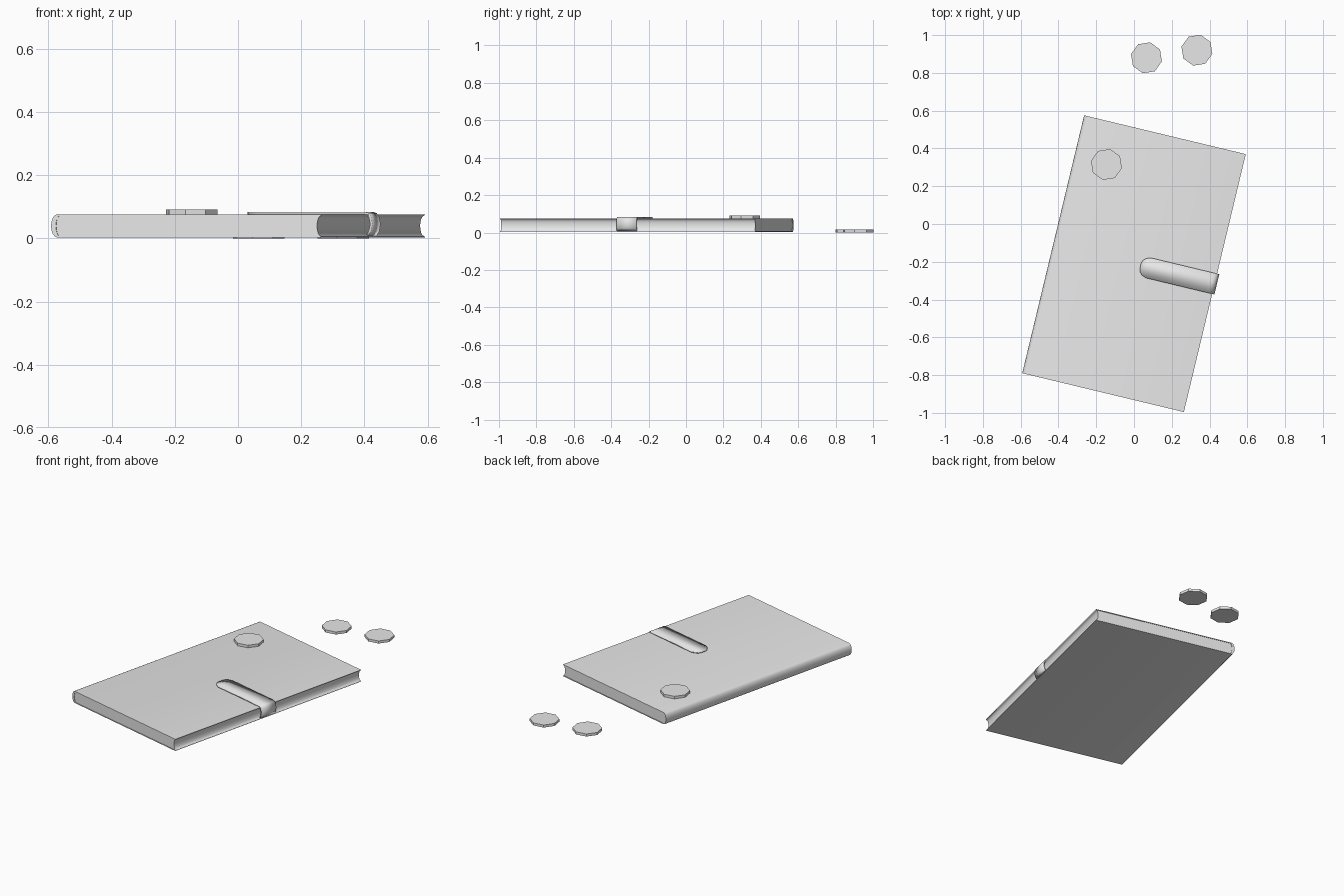
import bpy, bmesh, math
from mathutils import Matrix, Vector

if "Cube" in bpy.data.objects:
    bpy.data.objects.remove(bpy.data.objects["Cube"])

TURN = math.radians(-13.5)
BOOK = Matrix.Translation((0, -0.21, 0)) @ Matrix.Rotation(TURN, 4, "Z")
HALF_LEN = 0.702
Z0, Z1 = 0.003, 0.076
MID = (Z0 + Z1) / 2

grey = bpy.data.materials.new("plain_grey")
grey.use_nodes = True
grey.diffuse_color = (0.8, 0.8, 0.8, 1)
grey.node_tree.nodes["Principled BSDF"].inputs["Base Color"].default_value = (0.8, 0.8, 0.8, 1)


def finish(name, bm, matrix):
    bmesh.ops.recalc_face_normals(bm, faces=bm.faces)
    mesh = bpy.data.meshes.new(name)
    bm.to_mesh(mesh)
    bm.free()
    mesh.materials.append(grey)
    obj = bpy.data.objects.new(name, mesh)
    bpy.context.collection.objects.link(obj)
    obj.matrix_world = matrix
    bpy.ops.object.select_all(action="DESELECT")
    obj.select_set(True)
    bpy.context.view_layer.objects.active = obj
    bpy.ops.object.shade_smooth_by_angle(angle=math.radians(35))
    return obj


def prism(name, profile, half_length):
    """Extrude an (x, z) outline along the length of the book."""
    bm = bmesh.new()
    face = bm.faces.new([bm.verts.new((x, -half_length, z)) for x, z in profile])
    new = bmesh.ops.extrude_face_region(bm, geom=[face])["geom"]
    verts = [v for v in new if isinstance(v, bmesh.types.BMVert)]
    bmesh.ops.translate(bm, verts=verts, vec=(0, 2 * half_length, 0))
    return finish(name, bm, BOOK)


def bulge(x, depth, half_height, steps=8):
    """Curve from top to bottom, bowed towards -x by depth."""
    angles = [math.pi * (0.5 - i / steps) for i in range(steps + 1)]
    return [(x - depth * math.cos(a), MID + half_height * math.sin(a)) for a in angles]


# Cover: two thin boards joined by a rounded spine
HALF_H = (Z1 - Z0) / 2
BOARD = 0.004
outer = bulge(-0.42, 0.02, HALF_H)
inner = bulge(-0.412, 0.012, HALF_H - BOARD)
prism("cover", [(0.44, Z1)] + outer + [(0.44, Z0), (0.438, Z0 + BOARD)]
      + inner[::-1] + [(0.438, Z1 - BOARD)], HALF_LEN)

# Pages: rounded at the spine, hollow at the fore-edge
page_h = HALF_H - BOARD
prism("pages", bulge(-0.412, 0.012, page_h)
      + bulge(0.438, 0.013, page_h)[::-1], HALF_LEN - 0.003)

# Strap: a band with a round tip that wraps the fore-edge
path = [(0.036, 0.08, 0.015), (0.042, 0.08, 0.032), (0.056, 0.08, 0.046),
        (0.08, 0.08, 0.055), (0.425, 0.08, 0.055), (0.437, 0.077, 0.055),
        (0.444, 0.066, 0.055), (0.448, 0.045, 0.055), (0.444, 0.024, 0.055),
        (0.436, 0.01, 0.055)]
bm = bmesh.new()
rows = [[bm.verts.new((x, -0.004 + s * w, z)) for s in (-1, 1)] for x, z, w in path]
for a, b in zip(rows, rows[1:]):
    bm.faces.new((a[0], b[0], b[1], a[1]))
strap = finish("clasp_strap", bm, BOOK)
solid = strap.modifiers.new("thickness", "SOLIDIFY")
solid.thickness = 0.008
solid.offset = 0

# Octagonal discs: one on the cover, two lying beside the book
for name, x, y, z in (("disc_on_cover", -0.146, 0.315, Z1),
                      ("loose_disc_right", 0.066, 0.88, 0),
                      ("loose_disc_left", 0.333, 0.92, 0)):
    bm = bmesh.new()
    height = 0.016
    bmesh.ops.create_cone(bm, cap_ends=True, segments=8, radius1=0.084, radius2=0.084,
                          depth=height)
    # Place a corner of the octagon on the local x axis
    corner = max((v.co for v in bm.verts), key=lambda c: c.x)
    bm.transform(Matrix.Rotation(-math.atan2(corner.y, corner.x), 4, "Z"))
    spot = Matrix.Translation(Vector((x, y, z + height / 2)))
    finish(name, bm, spot @ Matrix.Rotation(TURN, 4, "Z"))
